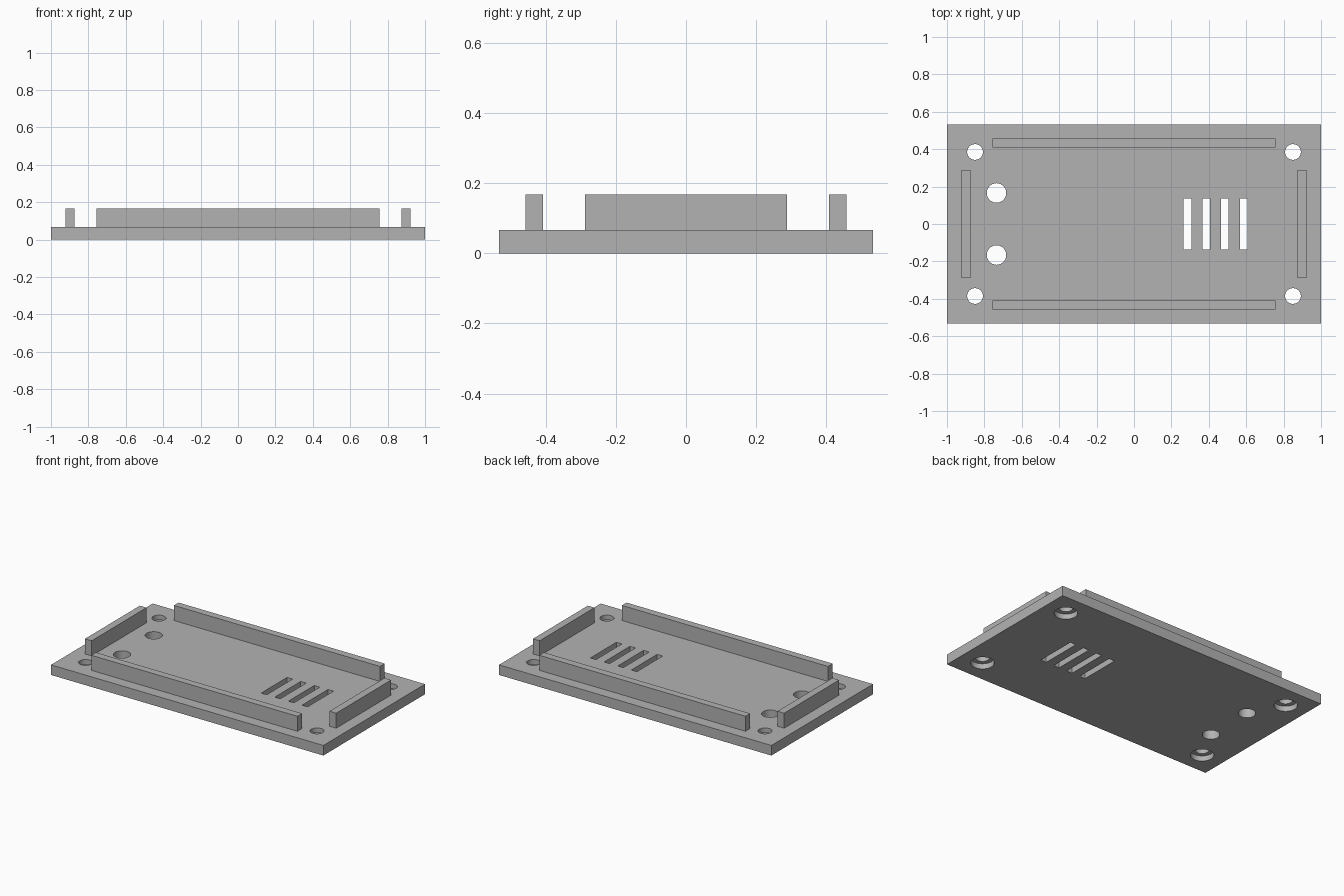
import bpy
from math import radians

if "Cube" in bpy.data.objects:
    bpy.data.objects.remove(bpy.data.objects["Cube"], do_unlink=True)

T = 0.067       # plate thickness
TOP = 0.167     # top of the locating walls

grey = bpy.data.materials.new("plain_grey")
grey.use_nodes = True
colour = (0.45, 0.45, 0.45, 1)
grey.diffuse_color = colour
grey.node_tree.nodes["Principled BSDF"].inputs["Base Color"].default_value = colour


def box(name, x, y, z0, z1, sx, sy):
    bpy.ops.mesh.primitive_cube_add(size=1, location=(x, y, (z0 + z1) / 2))
    ob = bpy.context.object
    ob.name = name
    ob.scale = (sx, sy, z1 - z0)
    bpy.ops.object.transform_apply(location=False, rotation=False, scale=True)
    ob.data.materials.append(grey)
    return ob


def cylinder(name, x, y, z0, z1, r):
    bpy.ops.mesh.primitive_cylinder_add(vertices=48, radius=r, depth=z1 - z0,
                                        location=(x, y, (z0 + z1) / 2))
    ob = bpy.context.object
    ob.name = name
    ob.data.materials.append(grey)
    return ob


def cut(target, cutter):
    cutter.hide_render = True
    mod = target.modifiers.new("cut", 'BOOLEAN')
    mod.object = cutter
    mod.solver = 'EXACT'
    bpy.context.view_layer.objects.active = target
    bpy.ops.object.modifier_apply(modifier=mod.name)
    bpy.data.objects.remove(cutter, do_unlink=True)


# Base plate
plate = box("base_plate", 0, 0, 0, T, 2, 1.066)

# Corner screw holes, counterbored from below
for sx in (-1, 1):
    for sy in (-1, 1):
        x, y = sx * 0.85, sy * 0.385
        cut(plate, cylinder("screw_cutter", x, y, -0.1, 0.2, 0.042))
        cut(plate, cylinder("counterbore_cutter", x, y, -0.1, 0.035, 0.07))

# Pair of round openings
for sy in (-1, 1):
    cut(plate, cylinder("opening_cutter", -0.735, sy * 0.166, -0.1, 0.2, 0.052))

# Vent slots
for i in range(4):
    cut(plate, box("slot_cutter", 0.286 + i * 0.1, 0, -0.1, 0.2, 0.041, 0.272))

# Smooth round bores with sharp rims
bpy.ops.object.select_all(action='DESELECT')
plate.select_set(True)
bpy.context.view_layer.objects.active = plate
bpy.ops.object.shade_smooth_by_angle(angle=radians(30))

# Locating walls along each edge
for s, long_side, short_side in ((-1, "front", "right"), (1, "back", "left")):
    box(long_side + "_wall", 0, s * 0.433, T, TOP, 1.514, 0.049)
    box(short_side + "_wall", s * 0.898, 0, T, TOP, 0.049, 0.576)
